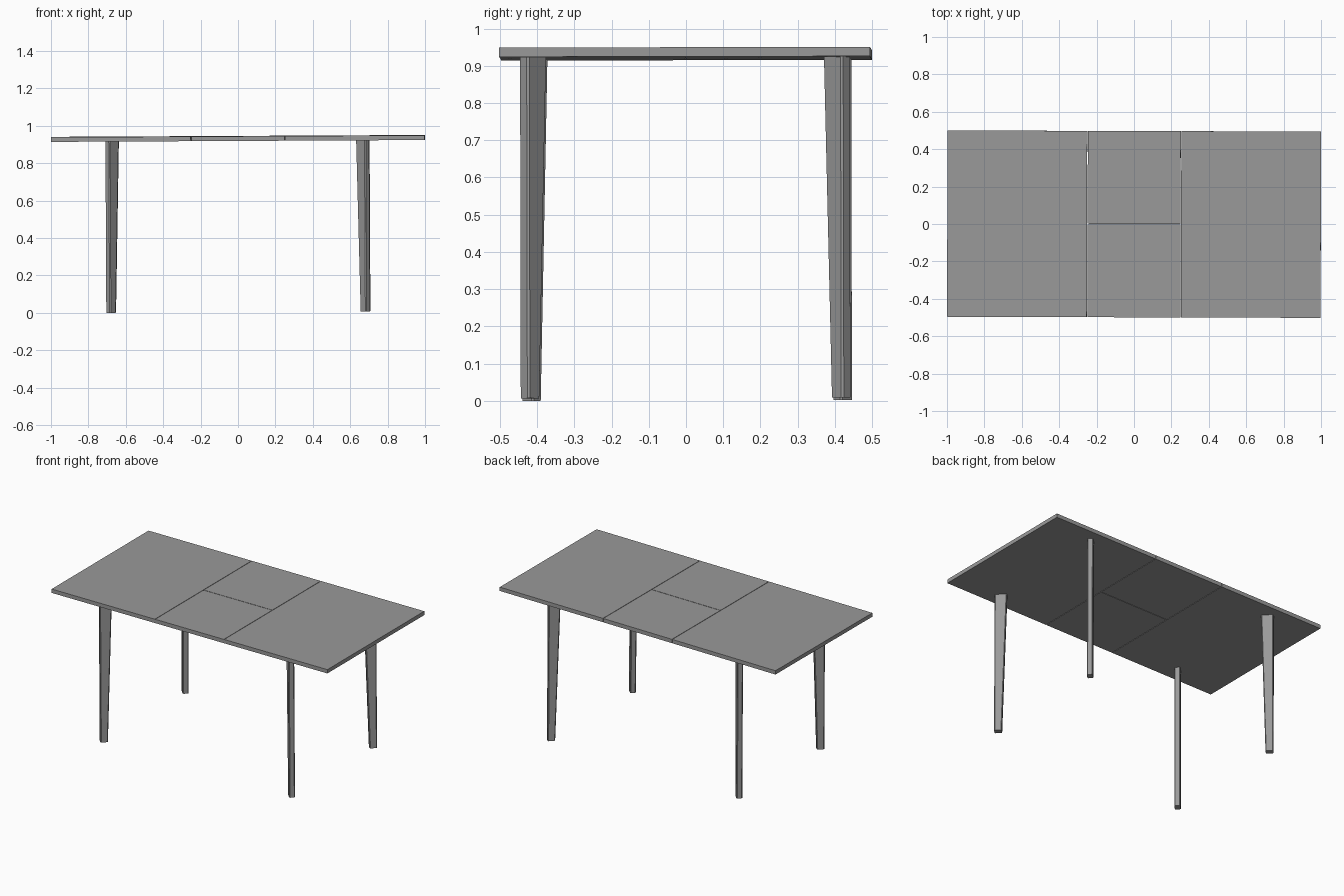
import bpy
from math import radians
from mathutils import Matrix

if "Cube" in bpy.data.objects:
    bpy.data.objects.remove(bpy.data.objects["Cube"])

# whole table leans by a fraction of a degree
LEAN = (Matrix.Translation((0.002, 0.001, 0)) @ Matrix.Rotation(-0.003, 4, 'Z')
        @ Matrix.Rotation(-0.005, 4, 'Y') @ Matrix.Rotation(0.002, 4, 'X'))
TOP_Z, THICK, FOOT_Z = 0.945, 0.025, 0.0042

# dark grey finish
dark = bpy.data.materials.new("dark_grey")
dark.diffuse_color = (0.32, 0.32, 0.32, 1)
dark.use_nodes = True
dark.node_tree.nodes["Principled BSDF"].inputs["Base Color"].default_value = dark.diffuse_color


def add_mesh(name, verts, faces, matrix):
    me = bpy.data.meshes.new(name)
    me.from_pydata(verts, [], faces)
    me.transform(LEAN @ matrix)
    me.materials.append(dark)
    me.update()
    ob = bpy.data.objects.new(name, me)
    bpy.context.collection.objects.link(ob)
    return ob


def prism(name, lower, upper, z0, z1, matrix):
    """Solid between two matching outlines."""
    n = len(lower)
    verts = [(x, y, z0) for x, y in lower] + [(x, y, z1) for x, y in upper]
    faces = [tuple(reversed(range(n))), tuple(range(n, 2 * n))]
    faces += [(i, (i + 1) % n, n + (i + 1) % n, n + i) for i in range(n)]
    return add_mesh(name, verts, faces, matrix)


def panel(name, x0, x1, y0, y1):
    outline = [(x0, y0), (x1, y0), (x1, y1), (x0, y1)]
    return prism(name, outline, outline, TOP_Z - THICK, TOP_Z,
                 Matrix.Translation((0.003, 0, 0)))


# tabletop: two end panels and two extension leaves with fine seams
g = 0.0015
panel("left_top_panel", -0.9985, -0.25 - g, -0.498, 0.498)
panel("right_top_panel", 0.25 + g, 0.9985, -0.498, 0.498)
panel("front_leaf", -0.25 + g, 0.25 - g, -0.498, -g)
panel("back_leaf", -0.25 + g, 0.25 - g, g, 0.498)


def leg_section(width, t=0.035, c=0.005):
    """Chamfered rectangle, outer end at x = 0, running inward."""
    h = t / 2
    return [(-width + c, -h), (-c, -h), (0, -h + c), (0, h - c),
            (-c, h), (-width + c, h), (-width, h - c), (-width, -h + c)]


# diagonal plank legs, straight outside and tapered inside
for name, sx, sy, angle in (("back_right_leg", 1, 1, 45), ("back_left_leg", -1, 1, 135),
                            ("front_left_leg", -1, -1, 225), ("front_right_leg", 1, -1, 315)):
    place = (Matrix.Translation((sx * 0.696, sy * 0.434, 0))
             @ Matrix.Rotation(radians(angle), 4, 'Z'))
    prism(name, leg_section(0.045), leg_section(0.073), FOOT_Z, TOP_Z - THICK, place)
